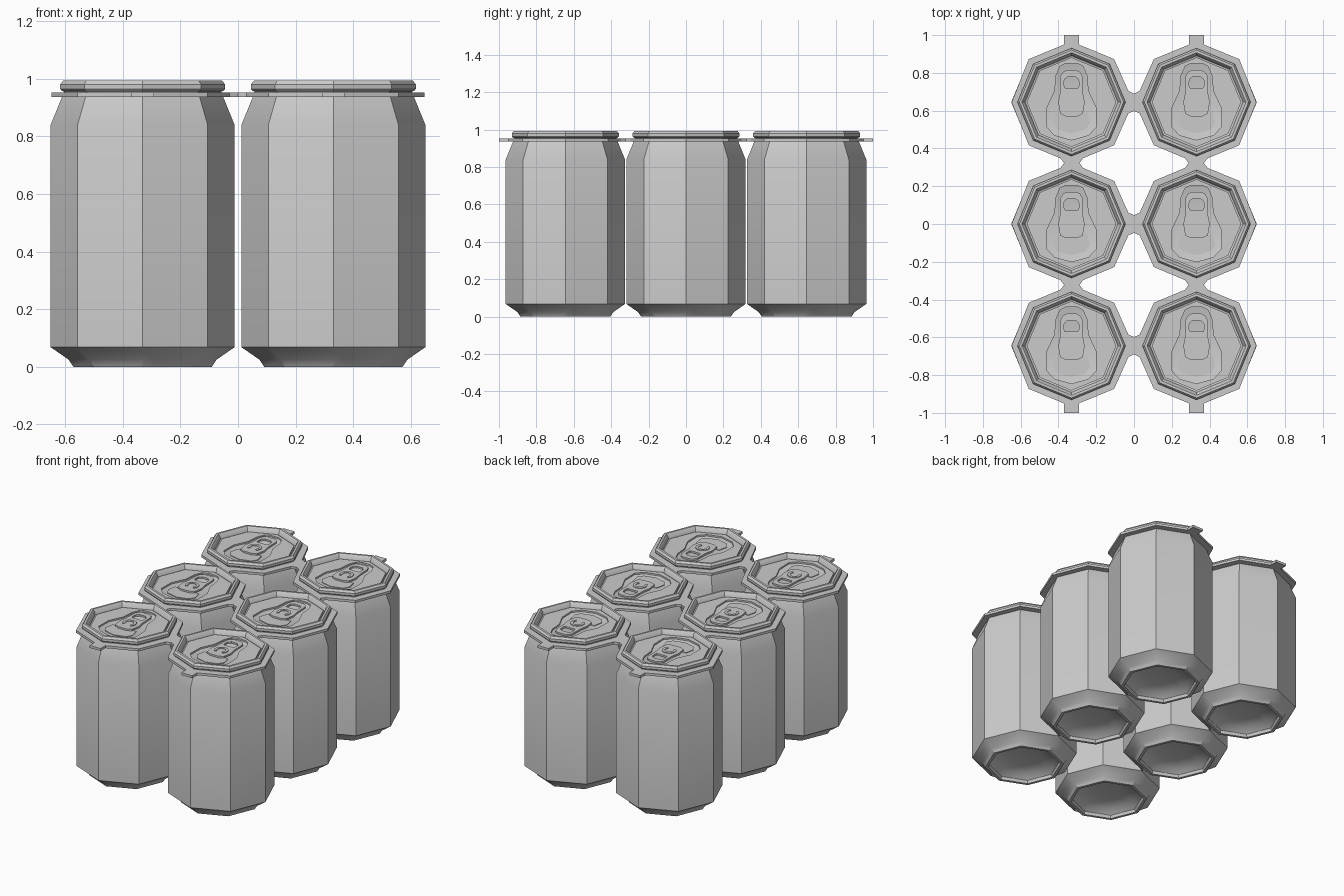
import bpy, bmesh
from math import sin, cos, pi

if "Cube" in bpy.data.objects:
    bpy.data.objects.remove(bpy.data.objects["Cube"])

R, DX, DY = 0.319, 0.331, 0.645
CENTRES = [(sx * DX, j * DY) for j in (-1, 0, 1) for sx in (-1, 1)]


def octagon(r, cx=0, cy=0):
    return [(cx + r * cos(i * pi / 4), cy + r * sin(i * pi / 4)) for i in range(8)]


def mirror_x(half):
    """Close a right-hand half outline by mirroring it across x = 0."""
    return half + [(-x, y) for x, y in reversed(half) if abs(x) > 1e-6]


def mirror_y(quarter, yc=0):
    """Extend a quarter outline (going up) below the line y = yc."""
    low = [(x, 2 * yc - y) for x, y in reversed(quarter) if abs(y - yc) > 1e-6]
    return low + quarter


def plate_mesh(name, loops, z0, z1):
    """Flat plate from outlines; inner outlines become holes."""
    cu = bpy.data.curves.new(name, 'CURVE')
    cu.dimensions = '2D'
    cu.fill_mode = 'BOTH'
    cu.extrude = (z1 - z0) / 2
    for pts in loops:
        sp = cu.splines.new('POLY')
        sp.points.add(len(pts) - 1)
        for p, (x, y) in zip(sp.points, pts):
            p.co = (x, y, 0, 1)
        sp.use_cyclic_u = True
        sp.use_smooth = False
    tmp = bpy.data.objects.new(name + "_outline", cu)
    bpy.context.collection.objects.link(tmp)
    me = bpy.data.meshes.new_from_object(tmp.evaluated_get(bpy.context.evaluated_depsgraph_get()))
    bpy.data.objects.remove(tmp)
    bm = bmesh.new()
    bm.from_mesh(me)
    bmesh.ops.remove_doubles(bm, verts=bm.verts, dist=1e-5)
    bmesh.ops.translate(bm, verts=bm.verts, vec=(0, 0, (z0 + z1) / 2))
    bmesh.ops.recalc_face_normals(bm, faces=bm.faces)
    bm.to_mesh(me)
    bm.free()
    me.name = name
    return me


def lathe_mesh(name, profile):
    """Eight-sided turned body, closed at both ends of the profile."""
    bm = bmesh.new()
    rings = [[bm.verts.new((x, y, z)) for x, y in octagon(r)] for r, z in profile]
    for a, b in zip(rings, rings[1:]):
        for i in range(8):
            j = (i + 1) % 8
            bm.faces.new((a[i], a[j], b[j], b[i]))
    bm.faces.new(rings[0][::-1])
    bm.faces.new(rings[-1])
    bmesh.ops.recalc_face_normals(bm, faces=bm.faces)
    me = bpy.data.meshes.new(name)
    bm.to_mesh(me)
    bm.free()
    return me


def place(me, name, x=0, y=0):
    ob = bpy.data.objects.new(name, me)
    bpy.context.collection.objects.link(ob)
    ob.location = (x, y, 0)
    return ob


# Can body: domed base, foot, wall, neck, seamed rim, sunken lid floor
body = lathe_mesh("can_body", [
    (0.10, 0.060), (0.18, 0.045), (0.215, 0.018), (0.222, 0.0), (0.24, 0.0),
    (0.257, 0.025), (R, 0.068), (R, 0.84), (0.279, 0.938), (0.272, 0.955),
    (0.280, 0.957), (0.286, 0.964), (0.286, 0.980), (0.276, 0.993), (0.262, 0.993),
    (0.254, 0.984), (0.246, 0.960), (0.236, 0.956)])

# Lid panel with a keyhole-shaped recess
recess = mirror_x([(0, -0.20), (0.09, -0.175), (0.132, -0.13), (0.13, -0.03),
                   (0.088, 0.06), (0.082, 0.14), (0.06, 0.19), (0.03, 0.205)])
panel = plate_mesh("lid_panel", [octagon(0.237), recess], 0.955, 0.966)

# Scored mouth flap
mouth = plate_mesh("mouth_flap", [mirror_x(
    [(0, -0.165), (0.075, -0.145), (0.098, -0.11), (0.085, -0.05)])], 0.955, 0.960)

# Pull tab with finger hole, and curved rivet strip on top
tab = plate_mesh("pull_tab", [
    mirror_x([(0.03, -0.075), (0.06, -0.06), (0.07, 0), (0.06, 0.05),
              (0.057, 0.14), (0.045, 0.16), (0.025, 0.17)]),
    mirror_x([(0.035, 0.075), (0.04, 0.09), (0.038, 0.12), (0.02, 0.135)])], 0.960, 0.971)
angles = [-pi / 4 + i * 1.5 * pi / 10 for i in range(11)]
rivet = plate_mesh("tab_rivet", [
    [(0.043 * cos(a), 0.043 * sin(a)) for a in angles] +
    [(0.026 * cos(a), 0.026 * sin(a)) for a in reversed(angles)]], 0.970, 0.975)

for n, (x, y) in enumerate(CENTRES, 1):
    for me in (body, panel, mouth, tab, rivet):
        ob = place(me, f"{me.name}_{n}", x, y)
        if n == 1 and me is body:
            bpy.context.view_layer.objects.active = ob
            ob.select_set(True)
            bpy.ops.object.shade_smooth_by_angle(angle=pi / 6)
            ob.select_set(False)

# Carrier sheet: outer outline with end tabs, two gaps, six can holes
outer = mirror_x([(0, -0.69)] + mirror_y(
    [(0.648, 0), (0.557, 0.228), (0.39, 0.297), (0.37, 0.3225), (0.39, 0.348),
     (0.557, 0.417), (0.648, 0.645), (0.557, 0.873), (0.37, 0.95), (0.37, 1.0),
     (0.292, 1.0), (0.292, 0.95), (0.105, 0.873), (0.03, 0.705)]) + [(0, 0.69)])
yc = DY / 2
gap = mirror_y([(0.288, yc), (0.27, 0.348), (0.105, 0.417), (0.03, 0.585), (0, 0.598)], yc)
gap_up = mirror_x(gap)
gap_down = [(x, y - DY) for x, y in gap_up]
holes = [octagon(0.272, x, y) for x, y in CENTRES]
place(plate_mesh("carrier_sheet", [outer, gap_up, gap_down] + holes, 0.936, 0.952), "carrier_sheet")
